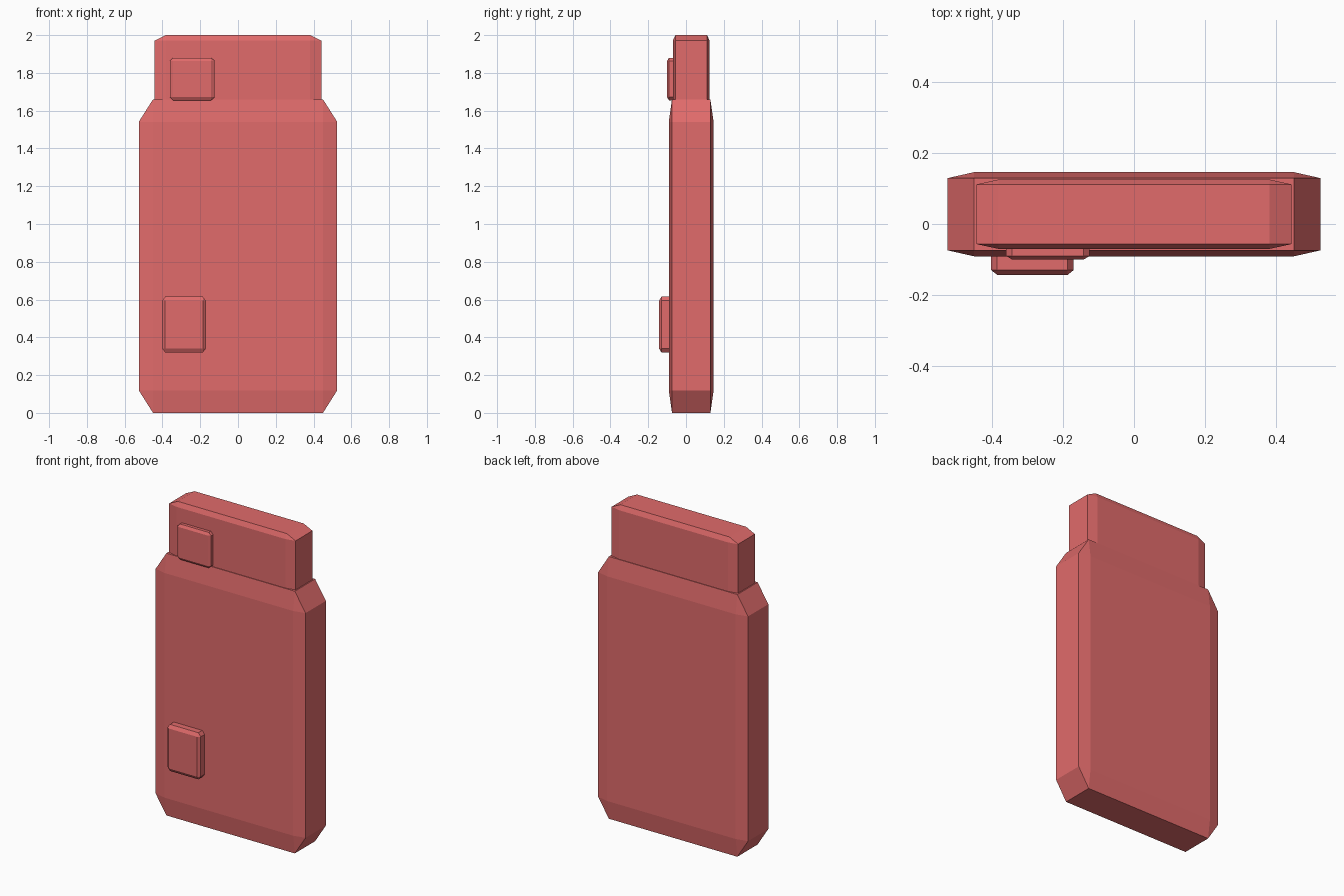
import bpy

default_cube = bpy.data.objects.get("Cube")
if default_cube:
    bpy.data.objects.remove(default_cube, do_unlink=True)

# Single flat colour
red = bpy.data.materials.new("soft_red")
red.use_nodes = True
colour = (0.75, 0.147, 0.147, 1)
red.diffuse_color = colour
red.node_tree.nodes["Principled BSDF"].inputs["Base Color"].default_value = colour


def chamfered_block(name, x, y, z, bevel=0.0715):
    """Box spanning the given ranges, chamfered in proportion to each side."""
    spans = (x, y, z)
    bpy.ops.mesh.primitive_cube_add(size=1, location=[(a + b) / 2 for a, b in spans])
    block = bpy.context.object
    block.name = name
    block.scale = [b - a for a, b in spans]
    block.data.materials.append(red)
    chamfer = block.modifiers.new("chamfer", 'BEVEL')
    chamfer.width = bevel
    chamfer.segments = 1
    chamfer.limit_method = 'NONE'
    return block


# Main slab and the narrower neck rising out of it
chamfered_block("body", (-0.525, 0.525), (-0.091, 0.146), (0, 1.66))
chamfered_block("neck", (-0.443, 0.443), (-0.07, 0.125), (1.57, 2.0), 0.069)

# Raised pads on the front
chamfered_block("upper_pad", (-0.36, -0.125), (-0.10, 0.04), (1.655, 1.88))
chamfered_block("lower_pad", (-0.402, -0.17), (-0.143, 0.04), (0.32, 0.615))
